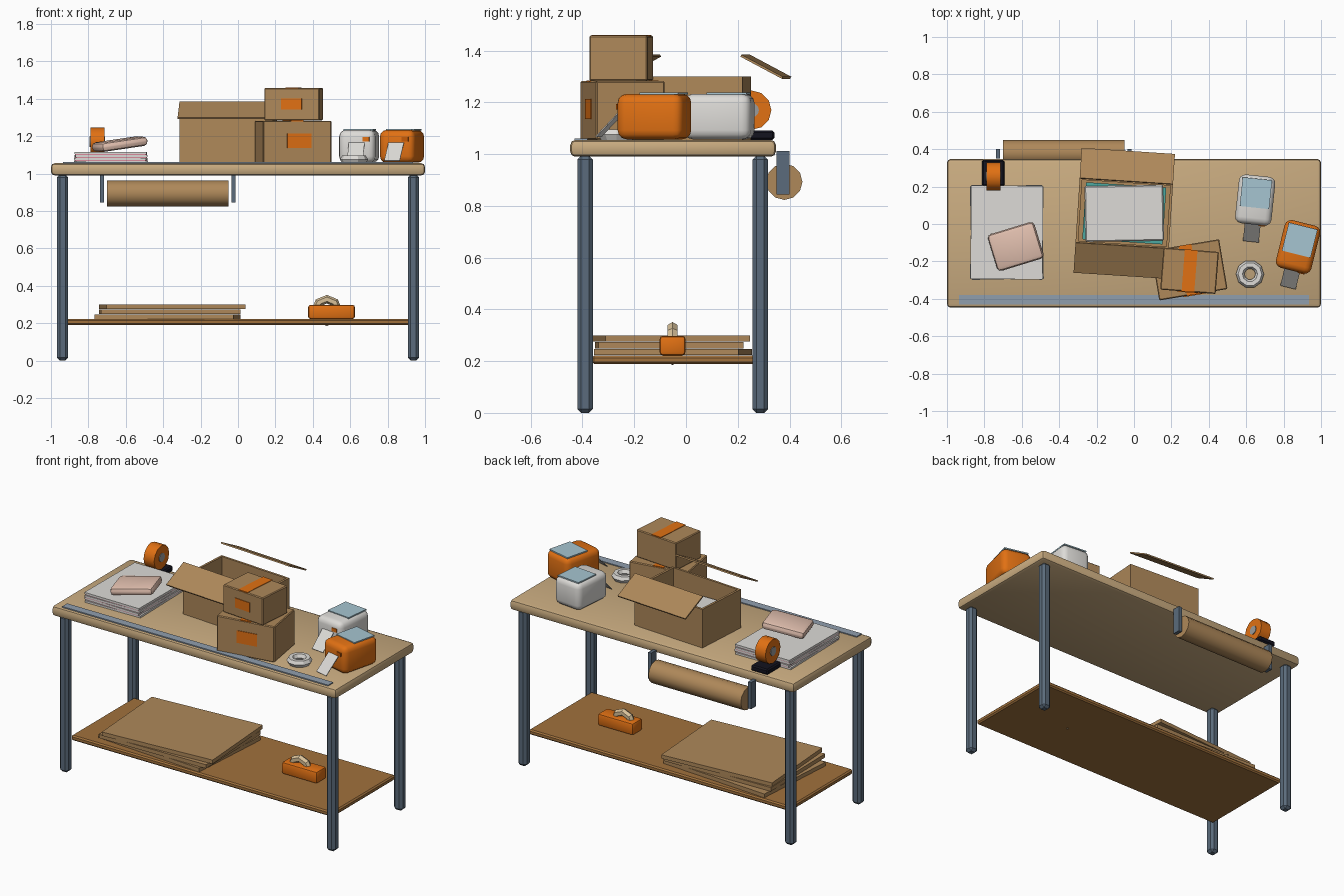
import bpy, bmesh
from math import radians, cos, sin, pi
from mathutils import Matrix, Vector, Euler

if "Cube" in bpy.data.objects:
    bpy.data.objects.remove(bpy.data.objects["Cube"])

MATS = {}
COL = dict(top='C8AA7F', shelf='A0713F', kraft='AD875A', orange='E0701A', rust='C25A10', steel='5B6B7B',
           strip='8F9DAC', white='DCDAD6', pink='E2BFAE', rose='D88A9A', teal='4FA8A0', glass='A5C4D0',
           black='1A1A24', grey='9A9A9A', cream='D8C098')


def mat(c):
    if c not in MATS:
        m = bpy.data.materials.new(c)
        m.diffuse_color = [(int(COL[c][i:i + 2], 16) / 255) ** 2.2 for i in (0, 2, 4)] + [1]
        m.use_nodes = True
        m.node_tree.nodes["Principled BSDF"].inputs["Base Color"].default_value = m.diffuse_color
        MATS[c] = m
    return MATS[c]


def frame(loc, rot=(0, 0, 0)):
    return Matrix.Translation(loc) @ Euler([radians(a) for a in rot]).to_matrix().to_4x4()


def finish(name, bm, color, m, smooth=False):
    me = bpy.data.meshes.new(name)
    bmesh.ops.recalc_face_normals(bm, faces=bm.faces[:])
    bm.to_mesh(me)
    bm.free()
    me.materials.append(mat(color))
    ob = bpy.data.objects.new(name, me)
    bpy.context.collection.objects.link(ob)
    ob.matrix_world = m
    if smooth:
        bpy.context.view_layer.objects.active = ob
        ob.select_set(True)
        bpy.ops.object.shade_smooth_by_angle(angle=radians(40))
        ob.select_set(False)
    return ob


def box(name, loc, size, color, rot=(0, 0, 0), bevel=0, segs=1, base=Matrix()):
    bm = bmesh.new()
    bmesh.ops.create_cube(bm, size=1)
    bmesh.ops.scale(bm, vec=size, verts=bm.verts)
    if bevel:
        bmesh.ops.bevel(bm, geom=bm.edges[:], offset=bevel, segments=segs, profile=0.5, affect='EDGES')
    return finish(name, bm, color, base @ frame(loc, rot), segs > 1)


def cyl_x(name, loc, r, length, color, sides=12):
    bm = bmesh.new()
    bmesh.ops.create_cone(bm, cap_ends=True, segments=sides, radius1=r, radius2=r, depth=length)
    return finish(name, bm, color, frame(loc, (0, 90, 0)), True)


def torus(name, loc, major, minor, color, rot=(0, 0, 0), n=8, k=6):
    bm = bmesh.new()
    rings = []
    for i in range(n):
        a = 2 * pi * i / n
        rings.append([bm.verts.new(((major + minor * cos(b)) * cos(a), (major + minor * cos(b)) * sin(a),
                                    minor * sin(b))) for b in (2 * pi * j / k for j in range(k))])
    for i in range(n):
        p, q = rings[i], rings[(i + 1) % n]
        for j in range(k):
            bm.faces.new((p[j], q[j], q[(j + 1) % k], p[(j + 1) % k]))
    return finish(name, bm, color, frame(loc, rot))


Z = 1.055  # worktop height

# Bench
box('worktop', (0, -0.05, 1.0225), (2, 0.795, 0.065), 'top', bevel=0.02, segs=2)
box('lower_shelf', (0, -0.048, 0.205), (1.84, 0.63, 0.032), 'shelf', bevel=0.008)
for sx, side in ((-1, 'left'), (1, 'right')):
    for y, end in ((-0.39, 'front'), (0.287, 'back')):
        box(f'{end}_{side}_leg', (0.938 * sx, y, 0.497), (0.06, 0.06, 0.994), 'steel', bevel=0.015)
box('measuring_strip', (0, -0.405, Z + 0.002), (1.87, 0.05, 0.008), 'strip')

# Kraft paper roll on brackets behind the bench
cyl_x('kraft_roll', (-0.375, 0.38, 0.893), 0.07, 0.65, 'kraft')
for x, side in ((-0.727, 'left'), (-0.025, 'right')):
    box(f'{side}_roll_bracket', (x, 0.375, 0.928), (0.022, 0.05, 0.168), 'steel')

# Paper stack with coloured interleaves, soft pouch on top
for i, r in enumerate((1.2, -1, 0.6, -0.5)):
    z = Z + i * 0.016
    box(f'paper_ream_{i}', (-0.68, -0.045, z + 0.006), (0.385, 0.5, 0.012), 'white', (0, 0, r))
    if i < 3:
        box(f'interleaf_{i}', (-0.68, -0.045, z + 0.014), (0.38, 0.495, 0.004), 'rose', (0, 0, -r))
box('soft_pouch', (-0.632, -0.12, 1.157), (0.262, 0.205, 0.05), 'pink', (0, -8, 17), 0.022, 2)

# Tape dispenser
box('dispenser_base', (-0.753, 0.272, Z + 0.018), (0.12, 0.14, 0.036), 'black', bevel=0.008)
cyl_x('tape_wheel', (-0.752, 0.254, 1.17), 0.076, 0.074, 'orange')
cyl_x('tape_wheel_hub', (-0.752, 0.254, 1.17), 0.028, 0.082, 'grey')

# Open carton with two raised flaps and contents
B = frame((-0.052, 0.057, Z), (0, 0, -3.7))
W, D, H, T = 0.5, 0.355, 0.245, 0.014
box('carton_floor', (0, 0, 0.008), (W, D, 0.014), 'kraft', base=B)
for s, end in ((-1, 'front'), (1, 'back')):
    box(f'carton_{end}_wall', (0, s * (D - T) / 2, H / 2), (W, T, H), 'kraft', base=B)
    box(f'carton_{end}_flap', (0, s * 0.252, 0.283), (W, 0.182, 0.009), 'kraft', (-28 * s, 0, 0), base=B)
for s, side in ((-1, 'left'), (1, 'right')):
    box(f'carton_{side}_wall', (s * (W - T) / 2, 0, H / 2), (T, D - 2 * T, H), 'kraft', base=B)
box('tissue_lining', (0, 0, 0.07), (0.43, 0.305, 0.115), 'teal', base=B)
box('packed_item', (-0.052, 0.057, Z + 0.075), (0.42, 0.298, 0.13), 'white', (0, 0, 1), 0.006)


# Sealed parcels
def parcel(name, loc, size, rot, label):
    m = frame(loc, (0, 0, rot))
    w, d, h = size
    box(name, (0, 0, h / 2), size, 'kraft', bevel=0.005, base=m)
    box(name + '_tape', (0, 0, h), (0.068, d, 0.006), 'orange', base=m)
    box(name + '_label', (label[0], -d / 2, label[1]), (label[2], 0.008, label[3]), 'orange', base=m)


parcel('large_parcel', (0.295, -0.245, Z), (0.37, 0.27, 0.227), 9.5, (0.01, 0.12, 0.13, 0.078))
parcel('small_parcel', (0.297, -0.25, 1.283), (0.297, 0.225, 0.175), -4.5, (-0.002, 0.088, 0.11, 0.06))


# Label printers
def printer(name, loc, rot, color, button):
    m = frame(loc, (0, 0, rot))
    box(name + '_body', (0, 0, 0.09), (0.195, 0.262, 0.175), color, bevel=0.035, segs=3, base=m)
    box(name + '_window', (0, 0.037, 0.179), (0.158, 0.155, 0.008), 'glass', base=m)
    box(name + '_button', (0.05, -0.13, 0.128), (0.036, 0.012, 0.022), button, base=m)
    box(name + '_paper', (0, -0.172, 0.065), (0.085, 0.145, 0.004), 'white', (46, 0, 0), base=m)


printer('white_printer', (0.648, 0.128, Z), -6, 'white', 'orange')
printer('orange_printer', (0.877, -0.122, Z), -14, 'orange', 'rust')

# Spare tape ring
torus('tape_ring', (0.62, -0.268, Z + 0.02), 0.052, 0.023, 'white', n=10)

# Flat cartons on the shelf
for i, (x, y, r) in enumerate(((-0.377, -0.05, -4), (-0.365, -0.065, 1), (-0.352, -0.057, 4))):
    box(f'flat_carton_{i}', (x, y, 0.235 + i * 0.026), (0.745, 0.56, 0.024), 'kraft', (0, 0, r))

# Sealing tool with ring handle
box('tool_body', (0.5, -0.052, 0.26), (0.25, 0.1, 0.076), 'orange', bevel=0.013, segs=2)
torus('tool_handle', (0.475, -0.052, 0.268), 0.06, 0.023, 'cream', (90, 0, 0))
